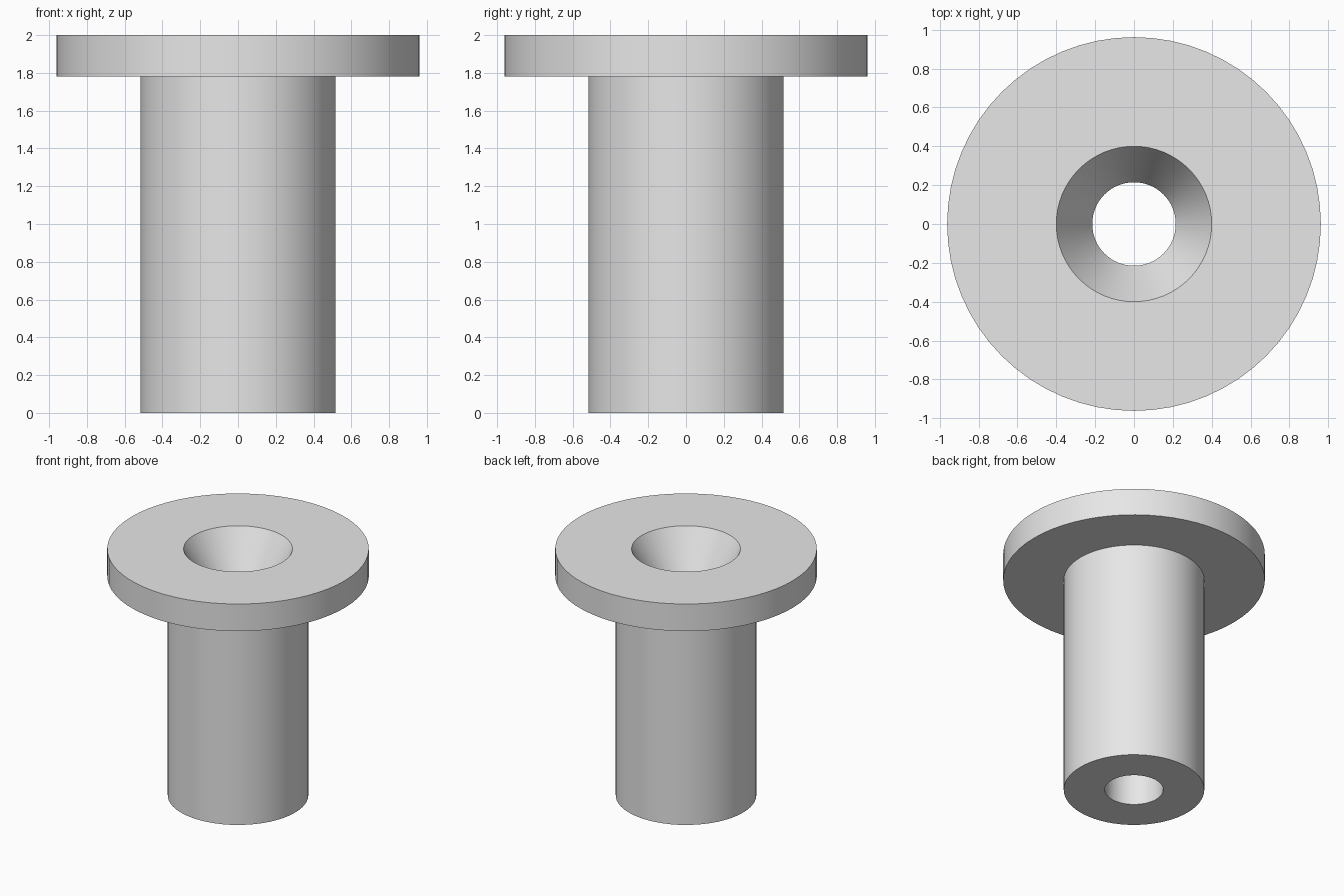
import bpy
import bmesh
import math
from mathutils import Vector

old = bpy.data.objects.get("Cube")
if old:
    bpy.data.objects.remove(old, do_unlink=True)

# Dimensions
SEGMENTS = 64
HEIGHT = 2.0
FLANGE_BOTTOM = 1.78
FLANGE_RADIUS = 0.962
STEM_RADIUS = 0.517
BORE_RADIUS = 0.215
SINK_RADIUS = 0.4
SINK_DEPTH = (SINK_RADIUS - BORE_RADIUS) / math.tan(math.radians(30))

# Plain grey material
grey = bpy.data.materials.new("light grey")
grey.use_nodes = True
colour = (0.8, 0.8, 0.8, 1.0)
grey.diffuse_color = colour
grey.node_tree.nodes["Principled BSDF"].inputs["Base Color"].default_value = colour


def lathe(name, profile, material):
    """Revolve a closed (radius, height) profile around the z axis."""
    bm = bmesh.new()
    verts = [bm.verts.new((r, 0, z)) for r, z in profile]
    edges = [bm.edges.new((v, verts[i - 1])) for i, v in enumerate(verts)]
    bmesh.ops.spin(bm, geom=verts + edges, cent=Vector(), axis=Vector((0, 0, 1)),
                   angle=math.tau, steps=SEGMENTS, use_merge=False)
    bmesh.ops.remove_doubles(bm, verts=bm.verts, dist=0.0001)
    bmesh.ops.recalc_face_normals(bm, faces=bm.faces)
    mesh = bpy.data.meshes.new(name)
    bm.to_mesh(mesh)
    bm.free()
    mesh.materials.append(material)
    obj = bpy.data.objects.new(name, mesh)
    bpy.context.collection.objects.link(obj)
    bpy.ops.object.select_all(action="DESELECT")
    obj.select_set(True)
    bpy.context.view_layer.objects.active = obj
    bpy.ops.object.shade_smooth_by_angle(angle=math.radians(25))
    return obj


# Flanged bushing: stem, flange, countersink and through bore
lathe("flanged_bushing", [
    (BORE_RADIUS, 0),
    (STEM_RADIUS, 0),
    (STEM_RADIUS, FLANGE_BOTTOM),
    (FLANGE_RADIUS, FLANGE_BOTTOM),
    (FLANGE_RADIUS, HEIGHT),
    (SINK_RADIUS, HEIGHT),
    (BORE_RADIUS, HEIGHT - SINK_DEPTH),
], grey)
